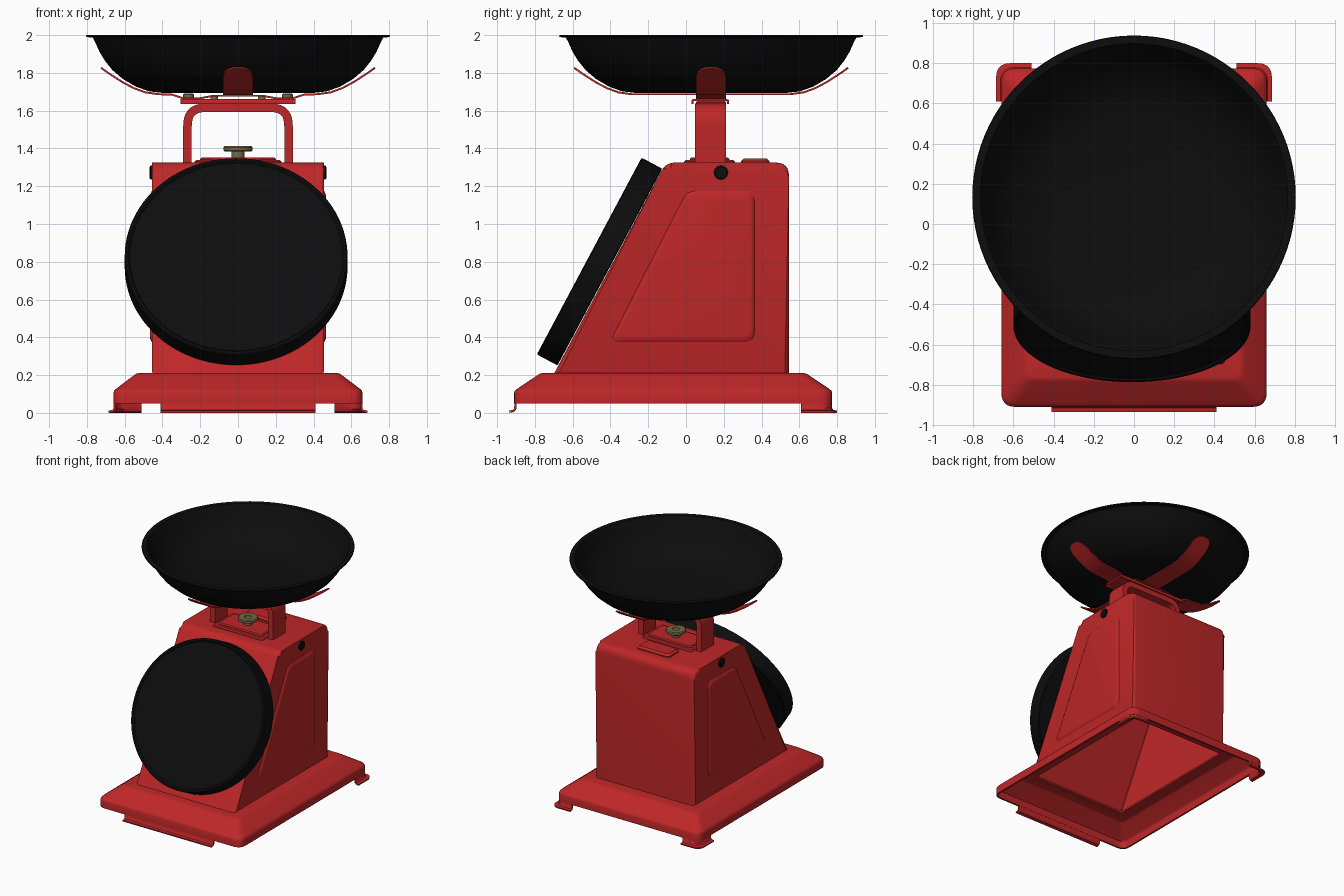
import bpy, bmesh, math
from mathutils import Matrix, Vector

cube = bpy.data.objects.get("Cube")
if cube:
    bpy.data.objects.remove(cube, do_unlink=True)


def material(name, colour, rough):
    m = bpy.data.materials.new(name)
    m.use_nodes = True
    m.diffuse_color = (*colour, 1)
    b = m.node_tree.nodes["Principled BSDF"]
    b.inputs["Base Color"].default_value = (*colour, 1)
    b.inputs["Roughness"].default_value = rough
    return m


RED = material("red enamel", (0.52, 0.02, 0.021), 0.5)
BLACK = material("black", (0.004, 0.004, 0.004), 0.5)
BRASS = material("dull brass", (0.17, 0.15, 0.06), 0.5)
PAN_Y = 0.133
parts = []


def finish(name, bm, mat, matrix=None, thick=0, offset=-1.0, mirror=False):
    """Turn a bmesh into a named object, optionally thickened and mirrored in x."""
    me = bpy.data.meshes.new(name)
    if matrix is not None:
        bm.transform(matrix)
    bm.to_mesh(me)
    bm.free()
    me.materials.append(mat)
    ob = bpy.data.objects.new(name, me)
    bpy.context.collection.objects.link(ob)
    if thick:
        s = ob.modifiers.new("thickness", 'SOLIDIFY')
        s.thickness, s.offset = thick, offset
    if mirror:
        ob.modifiers.new("mirror", 'MIRROR')
    parts.append(ob)
    return ob


def fillet(pts, radii, closed=True, n=6):
    """Round the corners of a 2D polygon or polyline."""
    pts = [Vector(p) for p in pts]
    out = []
    for i, (p, r) in enumerate(zip(pts, radii)):
        if r == 0 or (not closed and i in (0, len(pts) - 1)):
            out.append(p)
            continue
        d1 = (pts[i - 1] - p).normalized()
        d2 = (pts[(i + 1) % len(pts)] - p).normalized()
        t = r / math.tan(d1.angle(d2) / 2)
        a, b = p + d1 * t, p + d2 * t
        for k in range(n + 1):
            u = k / n
            out.append(a.lerp(p, u).lerp(p.lerp(b, u), u))
    return out


def loft(rings, cap_start=False, cap_end=False, closed=True):
    """Skin a stack of point rings."""
    bm = bmesh.new()
    vs = [[bm.verts.new(p) for p in ring] for ring in rings]
    n = len(vs[0])
    for a, b in zip(vs, vs[1:]):
        for i in range(n if closed else n - 1):
            j = (i + 1) % n
            bm.faces.new((a[i], a[j], b[j], b[i]))
    if cap_start:
        bm.faces.new(vs[0][::-1])
    if cap_end:
        bm.faces.new(vs[-1])
    return bm


def turned(name, profile, mat, matrix, n=32, mirror=False):
    """Lathe a (radius, height) profile about local z."""
    rings = [[(r * math.cos(math.tau * i / n), r * math.sin(math.tau * i / n), z)
              for i in range(n)] for r, z in profile]
    return finish(name, loft(rings, True, True), mat, matrix, mirror=mirror)


def ribbon(name, path, matrix, thick, mat=RED):
    """Metal strip along a local (x, z, half width) path."""
    rings = [[(x, -w, z) for x, z, w in path], [(x, w, z) for x, z, w in path]]
    return finish(name, loft(rings, closed=False), mat, matrix, thick)


def rect_ring(cy, hx, hy, r, z):
    pts = [(-hx, cy - hy), (hx, cy - hy), (hx, cy + hy), (-hx, cy + hy)]
    return [(p.x, p.y, z) for p in fillet(pts, [r] * 4)]


def plate(name, cy, hx, hy, r, z0, z1, soft=0.008):
    rings = [rect_ring(cy, hx, hy, r, z0), rect_ring(cy, hx, hy, r, z1 - soft),
             rect_ring(cy, hx - soft, hy - soft, r, z1)]
    return finish(name, loft(rings, True, True), RED)


def move(x, y, z):
    return Matrix.Translation((x, y, z))


# Hollow pressed base
base = [(0.66, 0.842, 0.07, 0.05), (0.66, 0.842, 0.07, 0.105), (0.656, 0.838, 0.07, 0.117),
        (0.645, 0.825, 0.07, 0.128), (0.55, 0.718, 0.05, 0.2), (0.54, 0.708, 0.05, 0.207),
        (0.525, 0.695, 0.05, 0.21), (0.43, 0.595, 0.03, 0.21)]
finish("base", loft([rect_ring(-0.068, *b) for b in base]), RED, thick=0.015)

# Flared skirt at the front and wrapped feet at the back corners
flare = [(-0.008, 0.06), (-0.006, 0.022), (0.002, 0.011), (0.025, 0.006)]
finish("front_skirt", loft([[(0.41, -0.91 - o, z), (-0.41, -0.91 - o, z)] for o, z in flare],
                           closed=False), RED, thick=0.012, offset=0)
feet = []
for o, z in flare:
    corner = [(0.51, 0.774 + o), (0.66 + o, 0.774 + o), (0.66 + o, 0.61)]
    feet.append([(p.x, p.y, z) for p in fillet(corner, [0, 0.07, 0], closed=False)])
finish("rear_feet", loft(feet, closed=False), RED, thick=0.012, offset=0, mirror=True)

# Hollow wedge-shaped housing
side = fillet([(-0.703, 0.2), (0.545, 0.2), (0.545, 1.325), (-0.107, 1.325)],
              [0, 0, 0.07, 0.08])
bm = loft([[(x, p.x, p.y) for p in side] for x in (-0.455, 0.455)], True, True)
rim = [e for e in bm.edges if abs(e.verts[0].co.x - e.verts[1].co.x) < 0.001]
bmesh.ops.bevel(bm, geom=rim, offset=0.022, segments=4, profile=0.5, affect='EDGES')
bmesh.ops.recalc_face_normals(bm, faces=bm.faces[:])
low = [f for f in bm.faces if f.normal.z < -0.9]
bmesh.ops.delete(bm, geom=low, context='FACES')
finish("housing", bm, RED, thick=0.012)

# Raised panels on both sides
outline = fillet([(-0.41, 0.37), (0.365, 0.37), (0.365, 1.18), (0.005, 1.18)],
                 [0.03, 0.06, 0.06, 0.08])
mid = Vector((0.11, 0.75))
steps = [(1, 0.45), (0.985, 0.457), (0.94, 0.465), (0.91, 0.467)]
finish("side_panels", loft([[(x, *(mid + (p - mid) * s)) for p in outline] for s, x in steps],
                           cap_end=True), RED, mirror=True)

# Round black plugs high on the sides
turned("side_plugs", [(0.037, 0), (0.037, 0.012), (0.03, 0.018)], BLACK,
       move(0.45, 0.185, 1.272) @ Matrix.Rotation(math.pi / 2, 4, 'Y'), mirror=True)

# Tilted dial with a slim rim
turned("dial", [(0.585, 0), (0.59, 0.005), (0.59, 0.118), (0.584, 0.124), (0.572, 0.124),
                (0.562, 0.114)], BLACK,
       move(-0.01, -0.403, 0.772) @ Matrix.Rotation(math.acos(0.47), 4, 'X'), n=96)

# Plates on top of the housing
plate("top_plate", 0.125, 0.23, 0.135, 0.02, 1.315, 1.338)
plate("top_plate_step", 0.125, 0.2, 0.105, 0.02, 1.33, 1.352)
plate("rear_pad", 0.367, 0.15, 0.075, 0.03, 1.315, 1.348, 0.015)

# Zeroing knob
turned("knob", [(0.035, 1.34), (0.035, 1.385), (0.07, 1.385), (0.077, 1.39), (0.077, 1.405),
                (0.07, 1.412), (0.03, 1.412), (0.025, 1.405)], BRASS, move(0, PAN_Y, 0))

# Arched carrier and the channel it holds
arch = fillet([(-0.29, 1.32), (-0.29, 1.638), (0.29, 1.638), (0.29, 1.32)],
              [0, 0.12, 0.12, 0], closed=False, n=10)
ribbon("carrier_arch", [(p.x, p.y, 0.083) for p in arch], move(0, PAN_Y - 0.003, 0), 0.045)
channel = fillet([(-0.1, 1.634), (-0.1, 1.662), (0.1, 1.662), (0.1, 1.634)],
                 [0, 0.015, 0.015, 0], closed=False)
turn = Matrix.Rotation(math.pi / 2, 4, 'Z')
ribbon("carrier_channel", [(p.x, p.y, 0.305) for p in channel],
       move(0, PAN_Y - 0.005, 0) @ turn, 0.012)
plate("channel_seat", PAN_Y, 0.28, 0.08, 0.01, 1.635, 1.652)

# Four curved arms under the pan, the side pair dipping to their bolts
tip = [(0.42, 1.692, 0.08), (0.49, 1.702, 0.08), (0.55, 1.724, 0.08), (0.61, 1.756, 0.08),
       (0.66, 1.788, 0.079), (0.69, 1.808, 0.07), (0.71, 1.822, 0.053), (0.722, 1.831, 0.025)]
dip = [(0, 1.684, 0.08), (0.13, 1.684, 0.08), (0.2, 1.671, 0.08), (0.29, 1.671, 0.08),
       (0.35, 1.69, 0.08)]
for k, name in enumerate(("left_arm", "rear_arm", "right_arm", "front_arm")):
    root = [(0, 1.692, 0.08)] if k % 2 else dip
    ribbon(name, root + tip, move(0, PAN_Y, 0) @ Matrix.Rotation(k * math.pi / 2, 4, 'Z'), 0.01)
turned("arm_bolts", [(0.028, 1.655), (0.028, 1.685), (0.02, 1.692)], BRASS,
       move(0.262, PAN_Y, 0), n=12, mirror=True)
turned("channel_rivets", [(0.02, 1.642), (0.02, 1.68)], BRASS,
       move(0.125, PAN_Y, 0), n=12, mirror=True)

# Round weighing pan with a flat lip
wall = [(0.40, 1.694), (0.47, 1.702), (0.54, 1.727), (0.61, 1.768), (0.665, 1.815),
        (0.705, 1.865), (0.735, 1.915), (0.757, 1.965), (0.77, 1.988)]
lip = [(0.802, 1.989), (0.805, 1.995), (0.802, 2.0), (0.765, 2.0)]
inside = [(r - 0.009, z + 0.008) for r, z in wall[-2::-1]]
turned("pan", wall + lip + inside, BLACK, move(0, PAN_Y, 0), n=96)

# Bake modifiers, then shade smooth with crisp edges
bpy.ops.object.select_all(action='DESELECT')
for ob in parts:
    ob.select_set(True)
bpy.context.view_layer.objects.active = parts[0]
bpy.ops.object.convert(target='MESH')
bpy.ops.object.shade_smooth_by_angle(angle=math.radians(35))
